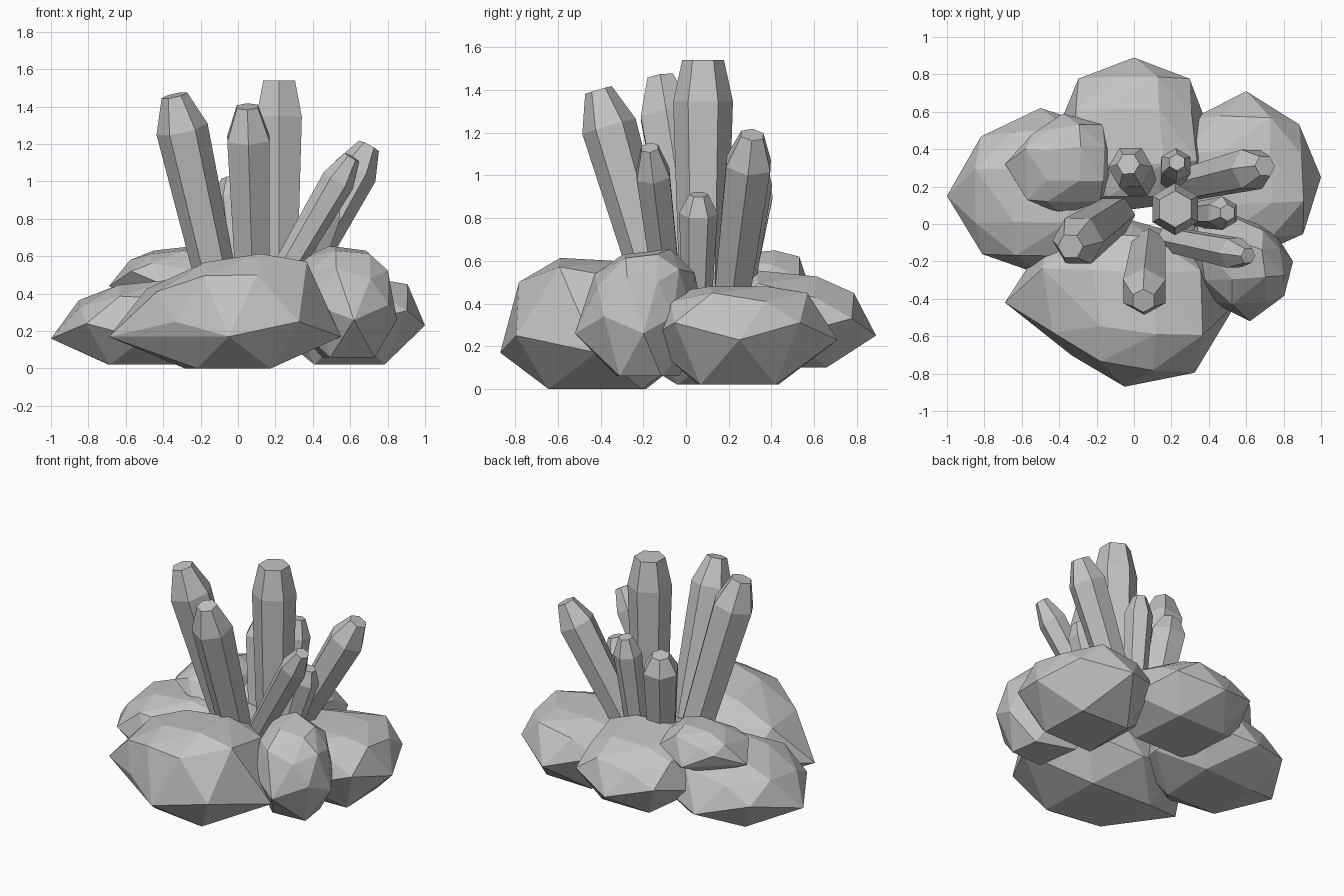
import bpy
import bmesh
from math import cos, sin, pi
from mathutils import Vector

default_cube = bpy.data.objects.get("Cube")
if default_cube:
    bpy.data.objects.remove(default_cube, do_unlink=True)

GREY = (.55, .55, .55, 1)
stone = bpy.data.materials.new("grey_stone")
stone.use_nodes = True
stone.diffuse_color = GREY
stone.node_tree.nodes["Principled BSDF"].inputs["Base Color"].default_value = GREY


def finish(bm, name):
    """Turn a bmesh into a flat-shaded stone object."""
    bmesh.ops.recalc_face_normals(bm, faces=bm.faces)
    mesh = bpy.data.meshes.new(name)
    bm.to_mesh(mesh)
    bm.free()
    mesh.materials.append(stone)
    part = bpy.data.objects.new(name, mesh)
    bpy.context.collection.objects.link(part)


def polar(radius, angle):
    return Vector((radius * cos(angle), radius * sin(angle), 0))


def rock(name, centre, reach, foot, rim, crown, cap, lean=(0, 0)):
    """Faceted boulder: hull of four rings that share one irregular outline.

    reach holds the outline radii at equal steps, counter-clockwise from +x.
    foot, rim, crown and cap are ring heights; lean slopes the two upper rings.
    """
    middle = Vector((*centre, 0))
    slope = Vector((*lean, 0))
    count = len(reach)
    step = 2 * pi / count
    bm = bmesh.new()
    for i, radius in enumerate(reach):
        following = reach[(i + 1) % count]
        between = (radius + following) / 2
        zigzag = .04 if i % 2 else -.04
        # Widest ring, with its corners alternately high and low
        point = polar(radius, i * step)
        point.z = rim + zigzag
        bm.verts.new(middle + point)
        # Upper shoulder, turned half a step
        point = polar(between * .8, (i + .5) * step)
        point.z = crown + zigzag / 2 + slope.dot(point)
        bm.verts.new(middle + point)
        # Flat foot and sloping cap use every other corner
        if i % 2:
            point = polar(radius * .6, i * step)
            point.z = foot
            bm.verts.new(middle + point)
            point = polar(radius * .45, i * step)
            point.z = cap + slope.dot(point)
            bm.verts.new(middle + point)
    hull = bmesh.ops.convex_hull(bm, input=bm.verts)
    buried = {v for v in hull["geom_interior"] + hull["geom_unused"]
              if isinstance(v, bmesh.types.BMVert)}
    bmesh.ops.delete(bm, geom=list(buried), context='VERTS')
    bmesh.ops.dissolve_limit(bm, angle_limit=.1, verts=bm.verts, edges=bm.edges)
    finish(bm, name)


def crystal(name, base, tip, radius, blunt=.5, turn=0):
    """Six-sided shaft that widens to a shoulder and ends in a cut-off point."""
    base, tip = Vector((*base, .4)), Vector(tip)
    tilt = Vector((0, 0, 1)).rotation_difference(tip - base)
    bm = bmesh.new()
    rings = []
    for along, width in ((0, .78), (.83, 1), (1, blunt)):
        centre = base.lerp(tip, along)
        rings.append([bm.verts.new(centre + tilt @ polar(radius * width, turn + side * pi / 3))
                      for side in range(6)])
    for low, high in zip(rings, rings[1:]):
        for side in range(6):
            after = (side + 1) % 6
            bm.faces.new((low[side], low[after], high[after], high[side]))
    bm.faces.new(rings[0])
    bm.faces.new(rings[-1])
    finish(bm, name)


# Boulders around the base
rock("front_rock", centre=(-.05, -.42), reach=(.6, .5, .45, .55, .64, .4, .45, .53),
     foot=0, rim=.21, crown=.48, cap=.58, lean=(.15, -.05))
rock("right_front_rock", centre=(.62, -.2), reach=(.23, .2, .25, .4, .35, .3, .32, .26),
     foot=.06, rim=.3, crown=.53, cap=.63, lean=(-.1, .1))
rock("right_back_rock", centre=(.6, .25), reach=(.4, .4, .46, .43, .45, .45, .44, .43),
     foot=.02, rim=.27, crown=.43, cap=.48)
rock("back_rock", centre=(0, .48), reach=(.41, .42, .41, .42, .42, .5, .4, .5),
     foot=.1, rim=.29, crown=.46, cap=.54, lean=(0, -.1))
rock("left_rock", centre=(-.5, .15), reach=(.45, .5, .47, .45, .5, .44, .42, .45),
     foot=.02, rim=.2, crown=.38, cap=.46, lean=(.1, 0))
rock("upper_left_rock", centre=(-.38, .32), reach=(.3, .3, .27, .23, .31, .27, .27, .28),
     foot=.36, rim=.48, crown=.57, cap=.63, lean=(.1, .1))

# Tall crystals
crystal("tall_crystal", base=(.22, .08), tip=(.22, .08, 1.54), radius=.14, blunt=.7, turn=pi / 6)
crystal("left_crystal", base=(-.1, .05), tip=(-.34, -.12, 1.46), radius=.14)
crystal("front_crystal", base=(.08, -.12), tip=(.05, -.41, 1.4), radius=.13, turn=pi / 6)
crystal("right_crystal", base=(.28, .21), tip=(.7, .31, 1.19), radius=.12)

# Small crystals
crystal("right_front_crystal", base=(.18, -.08), tip=(.61, -.17, 1.13), radius=.09)
crystal("small_right_crystal", base=(.34, .05), tip=(.5, .06, .91), radius=.09, turn=pi / 6)
crystal("small_back_left_crystal", base=(.03, .22), tip=(-.03, .32, 1.02), radius=.12)
crystal("small_back_crystal", base=(.2, .24), tip=(.23, .33, 1.08), radius=.09, turn=pi / 6)
